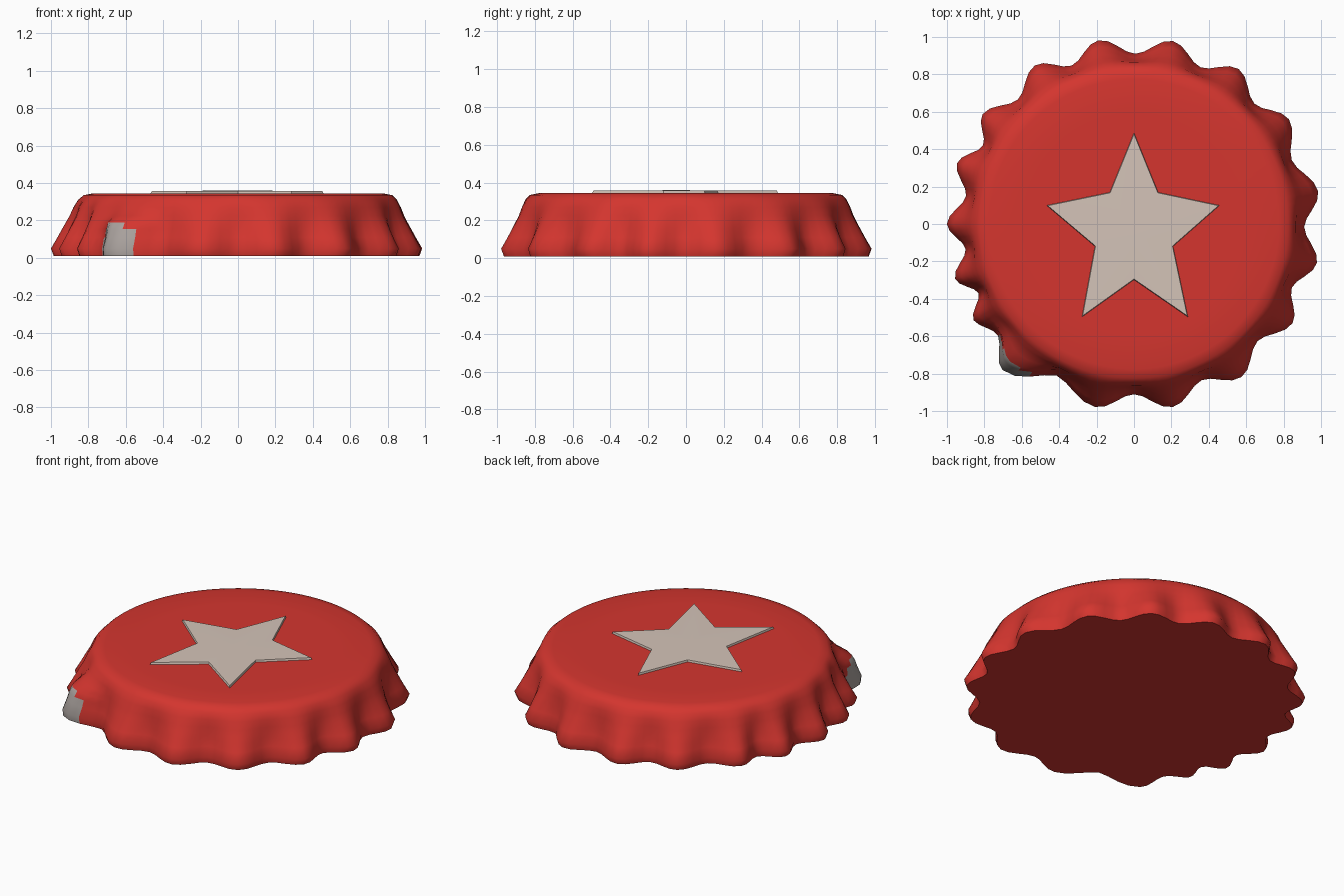
import bpy, bmesh, math

if "Cube" in bpy.data.objects:
    bpy.data.objects.remove(bpy.data.objects["Cube"], do_unlink=True)


def material(name, rgb):
    m = bpy.data.materials.new(name)
    m.use_nodes = True
    m.diffuse_color = (*rgb, 1)
    bsdf = m.node_tree.nodes["Principled BSDF"]
    bsdf.inputs["Base Color"].default_value = (*rgb, 1)
    bsdf.inputs["Roughness"].default_value = 0.6
    return m


def finish(bm, name, mats, angle):
    bmesh.ops.recalc_face_normals(bm, faces=bm.faces)
    mesh = bpy.data.meshes.new(name)
    bm.to_mesh(mesh)
    bm.free()
    obj = bpy.data.objects.new(name, mesh)
    bpy.context.collection.objects.link(obj)
    for m in mats:
        mesh.materials.append(m)
    bpy.context.view_layer.objects.active = obj
    obj.select_set(True)
    bpy.ops.object.shade_smooth_by_angle(angle=math.radians(angle))
    obj.select_set(False)


red = material("red paint", (0.66, 0.036, 0.028))
cream = material("cream paint", (0.66, 0.55, 0.48))
metal = material("bare metal", (0.40, 0.36, 0.34))

# Hand-crimped flutes: uneven crest angles in degrees, one flute bent open
CRESTS = [10, 34, 56, 78, 101, 122, 144, 161, 180, 197, 211, 228, 258, 282, 305, 328, 348]
BENT = 228
STEPS = 8
# Skirt profile: height, crest radius, valley radius, push of the bent flute
PROFILE = [(0.01, 0.985, 0.90, 0.06), (0.05, 1.0, 0.91, 0.05), (0.11, 0.965, 0.89, 0.06),
           (0.155, 0.94, 0.88, 0.07), (0.19, 0.92, 0.875, 0.07), (0.225, 0.90, 0.87, 0.03),
           (0.27, 0.88, 0.865, 0), (0.31, 0.855, 0.85, 0), (0.335, 0.825, 0.825, 0),
           (0.345, 0.775, 0.775, 0), (0.345, 0.6, 0.6, 0)]

columns = []
for i, a in enumerate(CRESTS):
    gap = (CRESTS[(i + 1) % len(CRESTS)] - a) % 360
    for s in range(STEPS):
        t = s / STEPS
        columns.append((a + gap * t, 0.5 + 0.5 * math.cos(math.tau * t)))

# Cap shell
bm = bmesh.new()
rings = []
for z, crest, valley, push in PROFILE:
    ring = []
    for deg, wave in columns:
        near = max(0, 1 - (abs(deg - BENT) / 14) ** 2)
        r = valley + (crest - valley) * wave + push * near
        a = math.radians(deg)
        ring.append(bm.verts.new((r * math.cos(a), r * math.sin(a), z)))
    rings.append(ring)
n = len(columns)
for low, high in zip(rings, rings[1:]):
    for i in range(n):
        j = (i + 1) % n
        f = bm.faces.new((low[i], low[j], high[j], high[i]))
        # Bare metal arch on the mouth of the bent flute
        c = f.calc_center_median()
        off = abs(math.degrees(math.atan2(c.y, c.x)) % 360 - BENT)
        if off < 9 and c.z < 0.2 * (1 - (off / 12) ** 2):
            f.material_index = 2
bm.faces.new(rings[-1])
bm.faces.new(rings[0][::-1])
finish(bm, "bottle_cap", [red, cream, metal], 50)

# Raised star on the top
STAR = [(0, 0.49), (0.13, 0.17), (0.46, 0.10), (0.21, -0.12), (0.29, -0.50),
        (0, -0.30), (-0.28, -0.50), (-0.21, -0.12), (-0.47, 0.10), (-0.13, 0.17)]
bm = bmesh.new()
base = [bm.verts.new((x, y, 0.34)) for x, y in STAR]
top = [bm.verts.new((x * 0.98, y * 0.98, 0.357)) for x, y in STAR]
centre = bm.verts.new((0, -0.06, 0.36))
for i in range(len(STAR)):
    j = (i + 1) % len(STAR)
    bm.faces.new((base[i], base[j], top[j], top[i]))
    bm.faces.new((top[i], top[j], centre))
bm.faces.new(base)
finish(bm, "star", [cream], 30)
